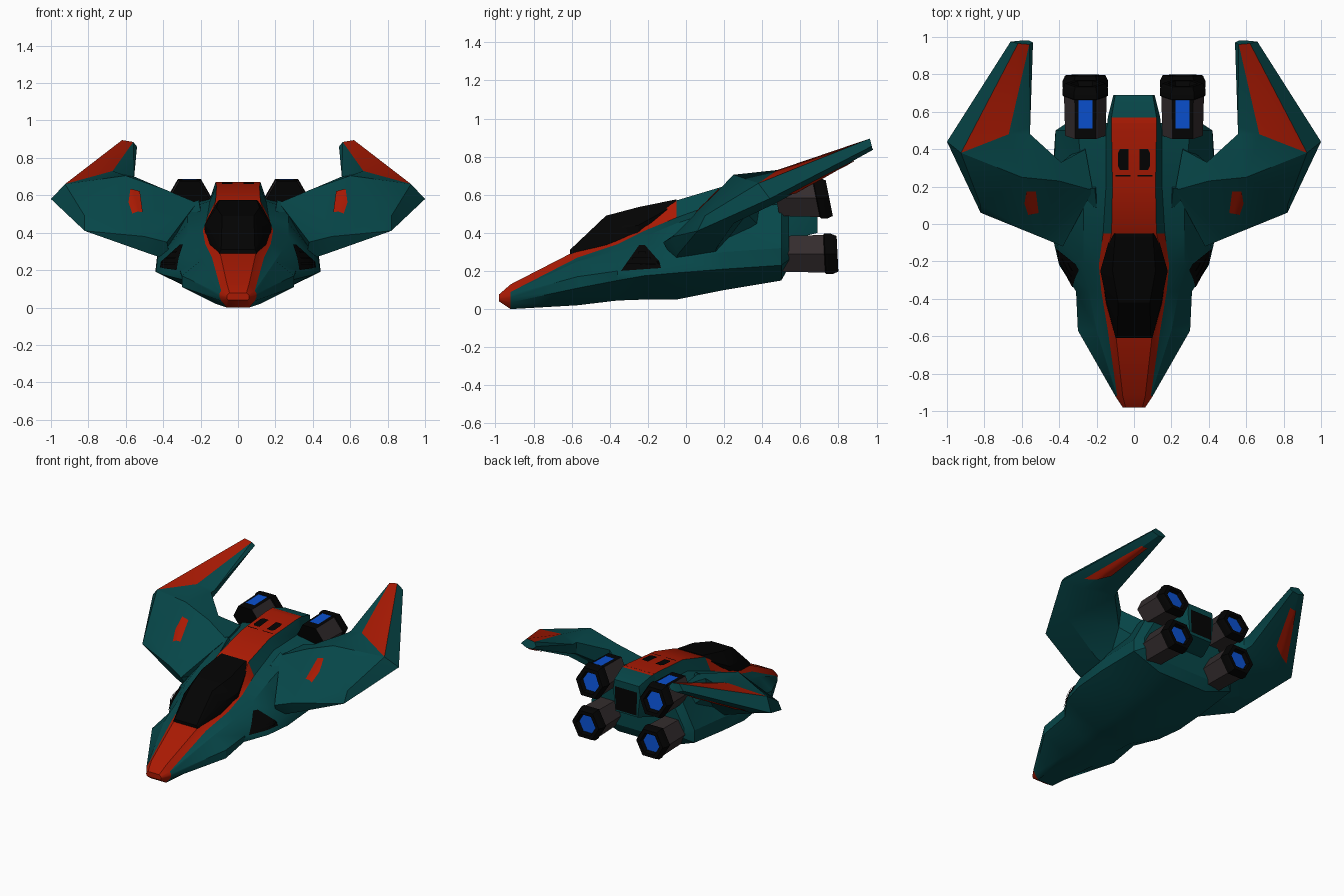
import bpy, bmesh, math
from mathutils import Vector, Matrix
from mathutils.bvhtree import BVHTree

if "Cube" in bpy.data.objects:
    bpy.data.objects.remove(bpy.data.objects["Cube"])


def material(name, rgb):
    m = bpy.data.materials.new(name)
    m.diffuse_color = (*rgb, 1)
    m.use_nodes = True
    m.node_tree.nodes["Principled BSDF"].inputs["Base Color"].default_value = m.diffuse_color
    return m


TEAL = material("teal_hull", (0.002, 0.062, 0.066))
RED = material("red_trim", (0.40, 0.010, 0.001))
BLACK = material("black_glass", (0.001, 0.001, 0.001))
GREY = material("warm_grey", (0.034, 0.026, 0.027))
BLUE = material("blue_glow", (0.003, 0.08, 0.62))
MATS = [TEAL, RED, BLACK, GREY, BLUE]


def finish(name, bm):
    me = bpy.data.meshes.new(name)
    bm.to_mesh(me)
    bm.free()
    for m in MATS:
        me.materials.append(m)
    me.shade_smooth()
    me.set_sharp_from_angle(angle=math.radians(28))
    ob = bpy.data.objects.new(name, me)
    bpy.context.collection.objects.link(ob)
    return ob


def loft(name, rings, rule, cap_mats=(0, 0)):
    """Skin closed rings; rule(span, strip) gives the material index."""
    bm = bmesh.new()
    vs = [[bm.verts.new(p) for p in r] for r in rings]
    n = len(rings[0])
    for i in range(len(rings) - 1):
        for j in range(n):
            k = (j + 1) % n
            f = bm.faces.new((vs[i][j], vs[i][k], vs[i + 1][k], vs[i + 1][j]))
            f.material_index = rule(i, j)
    for ring, m in zip((vs[0], vs[-1]), cap_mats):
        bm.faces.new(ring).material_index = m
    bmesh.ops.recalc_face_normals(bm, faces=bm.faces)
    bmesh.ops.triangulate(bm, faces=bm.faces)
    return finish(name, bm)


def sym(y, half):
    """Full ring at y from half-section points, bottom to top."""
    return [(x, y, z) for x, z in half] + [(-x, y, z) for x, z in reversed(half)]


def decal(name, target, pts, to3d, direction, mat, lift=0.005):
    """Thin plate projected on to the target's surface."""
    me = target.data
    tree = BVHTree.FromPolygons([v.co for v in me.vertices],
                                [p.vertices[:] for p in me.polygons])
    bm = bmesh.new()
    bm.faces.new([bm.verts.new(to3d(*p)) for p in pts])
    bmesh.ops.triangulate(bm, faces=bm.faces)
    bmesh.ops.subdivide_edges(bm, edges=bm.edges[:], cuts=5, use_grid_fill=True)
    d = Vector(direction)
    for v in bm.verts:
        hit, nrm, _, _ = tree.ray_cast(v.co - d * 3, d)
        if hit:
            v.co = hit - d * lift + (nrm * 0.002 if nrm.dot(d) < 0 else -nrm * 0.002)
    for f in bm.faces:
        f.material_index = mat
        f.normal_update()
        if f.normal.dot(d) > 0:
            f.normal_flip()
    return finish(name, bm)


# Fuselage: bottom, two chine points, shoulder, trim edge, top edge
hull = loft("fuselage", [
    sym(-.98, [(.05, .04), (.058, .045), (.06, .055), (.06, .062), (.055, .07), (.045, .078)]),
    sym(-.92, [(.06, .0), (.09, .035), (.10, .06), (.10, .075), (.09, .09), (.06, .13)]),
    sym(-.57, [(.12, .02), (.30, .11), (.30, .17), (.20, .25), (.14, .27), (.10, .31)]),
    sym(-.36, [(.14, .045), (.30, .15), (.31, .20), (.24, .31), (.175, .34), (.14, .38)]),
    sym(-.22, [(.15, .05), (.40, .175), (.38, .23), (.27, .38), (.188, .41), (.16, .44)]),
    sym(-.05, [(.15, .05), (.44, .19), (.43, .26), (.27, .45), (.165, .48), (.12, .57)]),
    sym(.20, [(.20, .10), (.44, .21), (.43, .30), (.27, .53), (.15, .57), (.115, .645)]),
    sym(.50, [(.20, .15), (.42, .23), (.42, .32), (.30, .55), (.15, .58), (.12, .67)]),
    sym(.54, [(.18, .22), (.36, .26), (.36, .34), (.27, .50), (.14, .57), (.12, .67)]),
], lambda i, j: 1 if i == 0 or j == 5 or (j in (4, 6) and i < 5) else 0, (1, 0))

# Tail block between the engines
tail = loft("tail_block", [
    sym(.48, [(.13, .36), (.145, .58), (.12, .668)]),
    sym(.57, [(.13, .37), (.14, .58), (.12, .67)]),
    sym(.69, [(.09, .40), (.11, .56), (.10, .63)]),
], lambda i, j: 1 if i == 0 and j == 2 else 0)
decal("tail_vent", tail, [(-.085, .415), (.085, .415), (.09, .585), (-.09, .585)],
      lambda x, z: (x, 0, z), (0, -1, 0), 2)

# Canopy
loft("canopy", [
    sym(-.61, [(.10, .27), (.098, .295), (.09, .31)]),
    sym(-.42, [(.15, .33), (.145, .41), (.085, .49)]),
    sym(-.25, [(.175, .38), (.18, .44), (.115, .535)]),
    sym(-.05, [(.12, .50), (.123, .55), (.10, .576)]),
], lambda i, j: 2, (2, 2))

# Wing: each ring runs leading edge low/high, ridge, trailing high/low, underside
WING = [
    [(.36, -.06, .25), (.38, -.12, .35), (.22, .18, .56), (.26, .40, .57), (.30, .40, .42), (.36, .15, .28)],
    [(.48, -.04, .29), (.50, -.07, .38), (.40, .23, .635), (.39, .33, .63), (.40, .32, .50), (.47, .16, .32)],
    [(.82, .06, .41), (.82, .10, .49), (.60, .25, .705), (.555, .48, .70), (.56, .47, .61), (.78, .25, .45)],
    [(1.0, .44, .58), (.925, .38, .66), (.67, .48, .73), (.555, .52, .70), (.58, .53, .63), (.85, .48, .56)],
    [(.66, .975, .855), (.62, .965, .895), (.56, .96, .885), (.54, .97, .86), (.56, .98, .84), (.61, .98, .835)],
]

for s, side in ((1, "right"), (-1, "left")):
    wing = loft("wing_" + side, [[(s * x, y, z) for x, y, z in r] for r in WING],
                lambda i, j: 1 if i == 3 and j == 1 else 0)
    flat = lambda x, y: (s * x, y, 0)
    decal("wing_marking_" + side, wing, [(.51, .06), (.565, .05), (.585, .11), (.575, .175), (.525, .175)],
          flat, (0, 0, -1), 1)
    decal("winglet_under_trim_" + side, wing, [(.88, .53), (.67, .88), (.62, .88), (.72, .62)],
          flat, (0, 0, 1), 1)

    # Side intake grille with slats
    upright = lambda y, z: (0, y, z)
    decal("intake_" + side, hull, [(-.34, .20), (-.13, .215), (-.14, .25), (-.215, .335), (-.245, .335)],
          upright, (-s, 0, 0), 2)
    for k in range(3):
        z, e = .23 + k * .03, k * .03
        decal(f"intake_slat_{side}_{k}", hull,
              [(-.31 + e, z), (-.16 - e * .8, z), (-.16 - e * .8, z + .01), (-.31 + e, z + .01)],
              upright, (-s, 0, 0), 2, 0.014)

    # Spine vents
    decal("spine_vent_" + side, hull, [(.03, .29), (.075, .29), (.085, .31), (.085, .38), (.075, .40), (.03, .40)],
          flat, (0, 0, -1), 2)
    decal("spine_slot_" + side, hull, [(.02, .255), (.10, .255), (.10, .262), (.02, .262)],
          flat, (0, 0, -1), 2)

    # Shoulder fairing wedge beside the spine
    loft("shoulder_fairing_" + side, [
        [(s * .20, .20, .54), (s * .31, .20, .49), (s * .30, .19, .545), (s * .21, .19, .575)],
        [(s * .20, .08, .50), (s * .27, .10, .46), (s * .26, .10, .49), (s * .20, .09, .52)],
    ], lambda i, j: 0)

    # Hexagonal engines: shell, flared nozzle ring, recessed glow; rear faces lean forward
    for level, y, z, lean, length in (("upper", .752, .582, .2, .28), ("lower", .795, .29, .05, .30)):
        steps = [(-length, .108), (-.07, .114), (-.065, .122), (-.03, .122), (0, .108), (0, .080), (-.03, .072)]
        rings = []
        for d, r in steps:
            hexagon = [(r * math.cos(a * math.pi / 3), r * math.sin(a * math.pi / 3)) for a in range(6)]
            rings.append([(s * .26 + hx, y + d - lean * hz, z + hz) for hx, hz in hexagon])
        loft(f"{level}_engine_{side}", rings,
             lambda i, j: 2 if i > 0 or (j == 1 and level == "upper") else 3, (2, 4))
        if level == "upper":
            # Glowing strip on the top face
            bm = bmesh.new()
            bm.faces.new([bm.verts.new((s * .26 + x, yy, z + zz)) for x, yy, zz in
                          ((-.038, .51, .100), (.038, .51, .100), (.038, .662, .104), (-.038, .662, .104))]
                         ).material_index = 4
            finish("engine_strip_" + side, bm)
